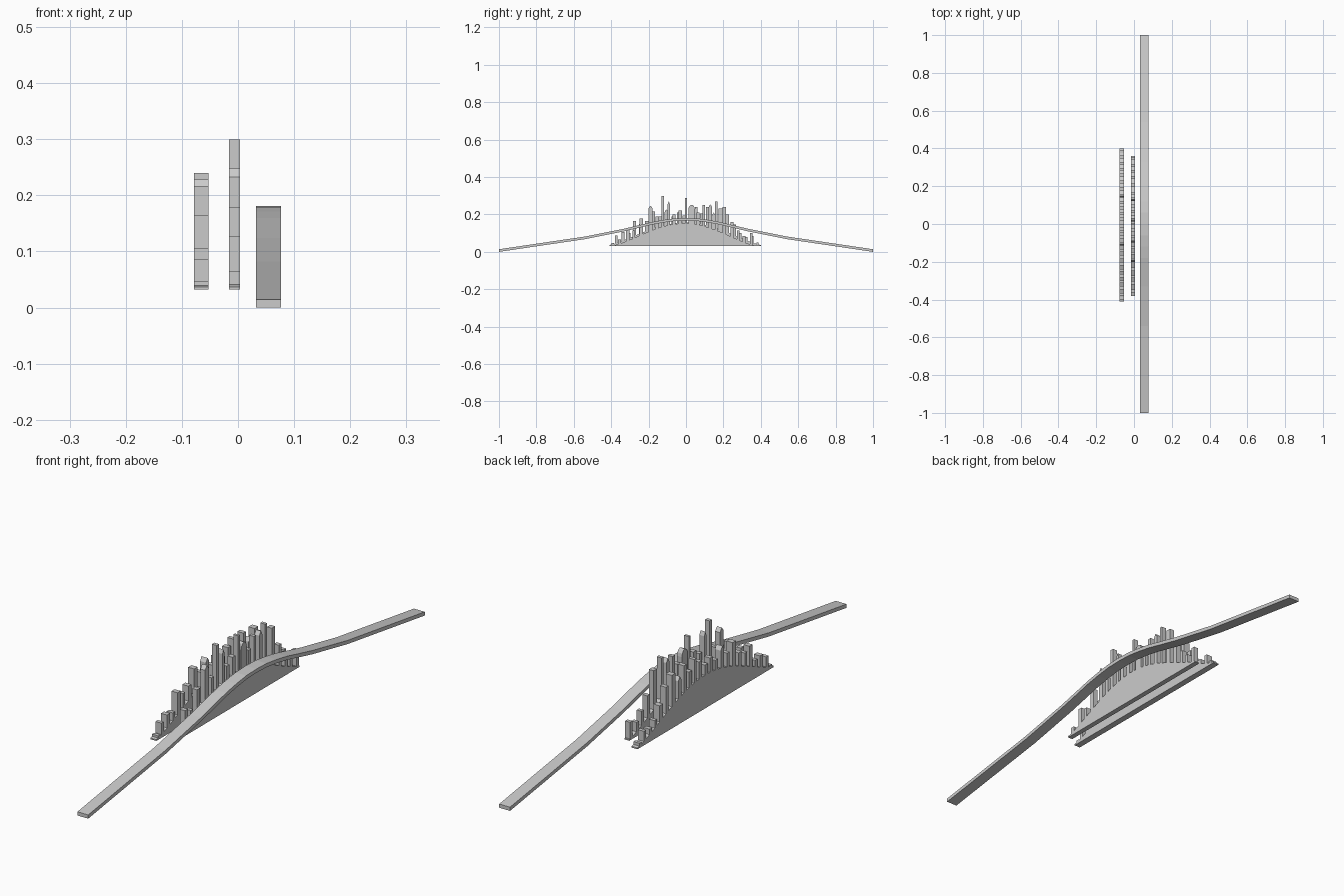
import bpy, bmesh, math


def extrude_profile(name, pts, x0, x1):
    """Closed (y, z) outline extruded along x."""
    bm = bmesh.new()
    face = bm.faces.new([bm.verts.new((x0, y, z)) for y, z in pts])
    res = bmesh.ops.extrude_face_region(bm, geom=[face])
    moved = [v for v in res["geom"] if isinstance(v, bmesh.types.BMVert)]
    bmesh.ops.translate(bm, verts=moved, vec=(x1 - x0, 0, 0))
    bmesh.ops.recalc_face_normals(bm, faces=bm.faces[:])
    mesh = bpy.data.meshes.new(name)
    bm.to_mesh(mesh)
    bm.free()
    ob = bpy.data.objects.new(name, mesh)
    bpy.context.collection.objects.link(ob)
    return ob


def skyline(name, x0, x1, y0, y1, crest, towers, peaked=(), domed=()):
    """Arched wall with towers (centre y, width, top z) rising from its crest."""
    mid, half, base = (y0 + y1) / 2, (y1 - y0) / 2, 0.032

    def ground(y):
        t = min(1, abs(y - mid) / half)
        return 0.037 + crest * math.cos(t * math.pi / 2) ** 1.3

    pts = [(y0, base), (y0, 0.037)]
    for i, (y, w, top) in enumerate(towers):
        a, b = y - w / 2, y + w / 2
        pts += [(a, ground(a))]
        if i in peaked:
            pts += [(a, top - 0.015), (y, top), (b, top - 0.015)]
        elif i in domed:
            for k in range(7):
                t = math.pi * (1 - k / 6)
                pts.append((y + w / 2 * math.cos(t), top - 0.025 + 0.025 * math.sin(t)))
        else:
            pts += [(a, top), (b, top)]
        pts += [(b, ground(b))]
    pts += [(y1, 0.037), (y1, base)]
    return extrude_profile(name, pts, x0, x1)


# Long arched bridge deck
half = [(0, 0.181), (0.06, 0.179), (0.12, 0.171), (0.18, 0.160), (0.25, 0.143),
        (0.33, 0.124), (0.42, 0.106), (0.54, 0.082), (1, 0.014)]
top = [(-y, z) for y, z in reversed(half)] + half[1:]
under = [(y, z - 0.014) for y, z in reversed(top)]
extrude_profile("bridge_deck", top + under, 0.032, 0.077)

# Middle skyline with the tallest towers
skyline("middle_skyline", -0.016, 0.004, -0.38, 0.36, 0.115, [
    (-0.355, 0.016, 0.065), (-0.312, 0.018, 0.127), (-0.28, 0.014, 0.115),
    (-0.24, 0.018, 0.178), (-0.19, 0.022, 0.248), (-0.155, 0.014, 0.19),
    (-0.125, 0.014, 0.30), (-0.092, 0.012, 0.27), (-0.065, 0.016, 0.20),
    (-0.03, 0.018, 0.22), (0.0, 0.010, 0.288), (0.03, 0.034, 0.252),
    (0.065, 0.016, 0.21), (0.095, 0.014, 0.25), (0.13, 0.018, 0.255),
    (0.162, 0.012, 0.27), (0.205, 0.020, 0.24), (0.245, 0.016, 0.16),
    (0.28, 0.014, 0.115), (0.31, 0.014, 0.085), (0.349, 0.014, 0.10)],
    peaked=(4, 7, 14), domed=(11,))

# Rear skyline, longer and lower
skyline("rear_skyline", -0.078, -0.053, -0.41, 0.40, 0.12, [
    (-0.392, 0.014, 0.047), (-0.372, 0.014, 0.087), (-0.337, 0.018, 0.105),
    (-0.305, 0.014, 0.10), (-0.275, 0.018, 0.165), (-0.245, 0.014, 0.15),
    (-0.21, 0.018, 0.165), (-0.175, 0.020, 0.217), (-0.14, 0.016, 0.19),
    (-0.105, 0.018, 0.228), (-0.07, 0.016, 0.19), (-0.04, 0.016, 0.21),
    (-0.01, 0.018, 0.195), (0.025, 0.018, 0.22), (0.055, 0.014, 0.24),
    (0.085, 0.018, 0.205), (0.115, 0.016, 0.24), (0.148, 0.018, 0.21),
    (0.185, 0.022, 0.232), (0.222, 0.016, 0.20), (0.258, 0.020, 0.145),
    (0.29, 0.014, 0.10), (0.32, 0.016, 0.08), (0.355, 0.014, 0.085),
    (0.382, 0.012, 0.05)],
    peaked=(9, 17))
